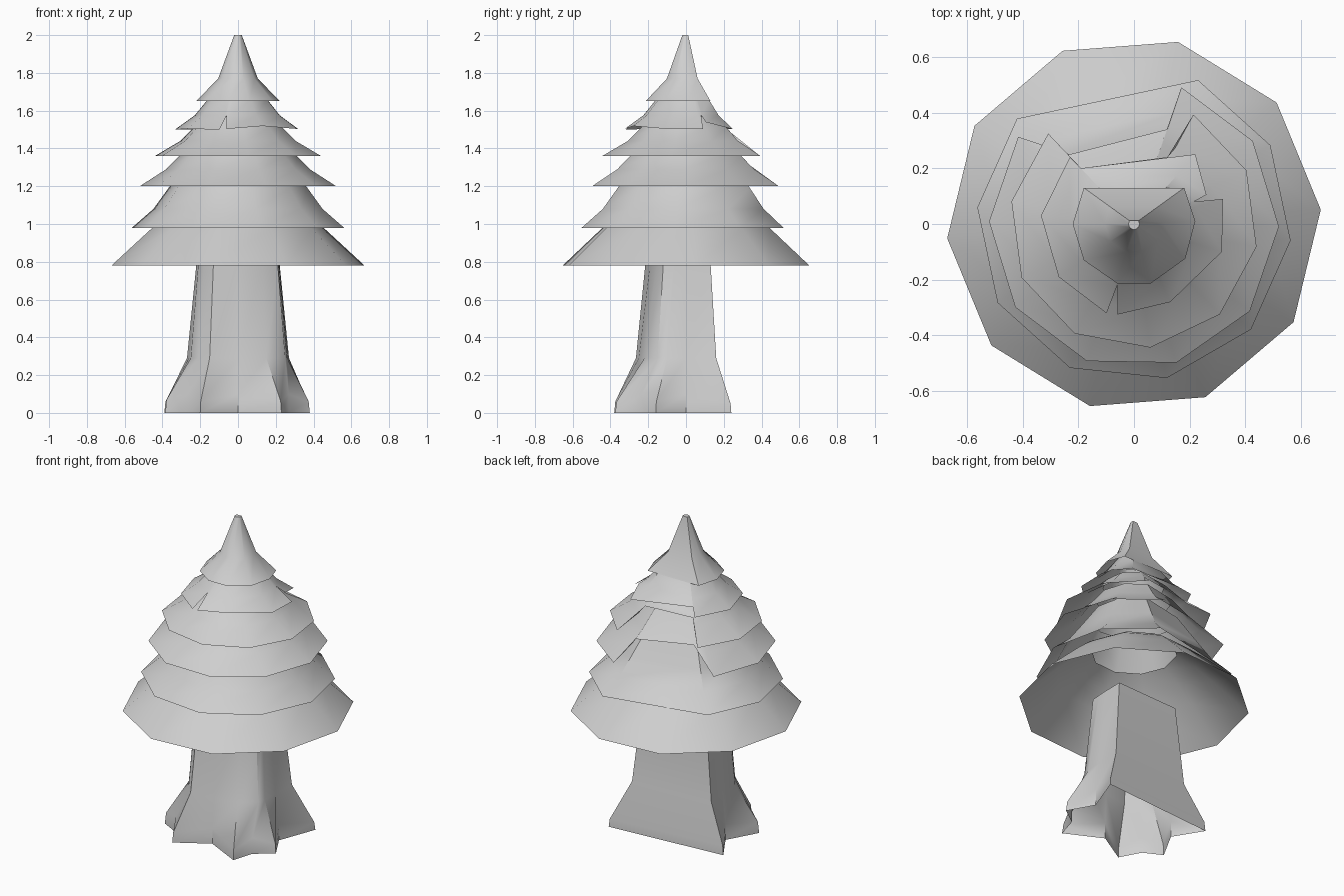
import bpy, bmesh, math

if "Cube" in bpy.data.objects:
    bpy.data.objects.remove(bpy.data.objects["Cube"])

grey = bpy.data.materials.new("plain_grey")
grey.diffuse_color = (0.62, 0.62, 0.62, 1)
grey.use_nodes = True
grey.node_tree.nodes["Principled BSDF"].inputs["Base Color"].default_value = grey.diffuse_color


def loft(name, rings, cap=False):
    """Skin a stack of closed rings of (x, y, z) that share one point count."""
    bm = bmesh.new()
    loops = [[bm.verts.new(p) for p in ring] for ring in rings]
    n = len(loops[0])
    for low, high in zip(loops, loops[1:]):
        for i in range(n):
            j = (i + 1) % n
            bm.faces.new((low[i], low[j], high[j], high[i]))
    if cap:
        bm.faces.new(loops[-1])
    bmesh.ops.remove_doubles(bm, verts=bm.verts, dist=0.0005)
    mesh = bpy.data.meshes.new(name)
    bm.to_mesh(mesh)
    bm.free()
    obj = bpy.data.objects.new(name, mesh)
    bpy.context.collection.objects.link(obj)
    mesh.materials.append(grey)
    bpy.ops.object.select_all(action='DESELECT')
    obj.select_set(True)
    bpy.context.view_layer.objects.active = obj
    bpy.ops.object.shade_smooth_by_angle(angle=math.radians(40))
    return obj


def height_at(profile, d):
    """Height of a tier's sloping profile at distance d from the axis."""
    for (r0, z0), (r1, z1) in zip(profile, profile[1:]):
        if r1 <= d <= r0:
            return z0 + (z1 - z0) * (r0 - d) / (r0 - r1)
    return profile[0][1] if d > profile[0][0] else profile[-1][1]


def tier(name, outline, profile, cap=False):
    """Skirt of foliage; inward points of the outline become notches."""
    rings = []
    for r, z in profile:
        ring = []
        for x, y in outline:
            d = math.hypot(x, y)
            s = min(d, r) / d
            ring.append((x * s, y * s, max(z, height_at(profile, d))))
        rings.append(ring)
    return loft(name, rings, cap)


def arc(r, start, count):
    """Points of a regular decagon, from a start angle in degrees."""
    return [(r * math.cos(math.radians(start + 36 * i)),
             r * math.sin(math.radians(start + 36 * i))) for i in range(count)]


# Foliage tiers, bottom to top
tier("foliage_1", arc(0.672, 4.4, 10),
     [(0.672, 0.78), (0.46, 0.975), (0.36, 1.06), (0.25, 1.13)])
# one back corner left out, giving a flat chord
tier("foliage_2", arc(0.565, 138, 9),
     [(0.565, 0.98), (0.45, 1.08), (0.37, 1.19), (0.25, 1.36)])
# open notches at the back
tier("foliage_3", arc(0.52, 143, 9)[:-1] + [(0.17, 0.49), (0.12, 0.34), (-0.23, 0.25)],
     [(0.52, 1.2), (0.38, 1.29), (0.31, 1.36), (0.22, 1.47)])
tier("foliage_4", arc(0.447, 133.5, 9) + [(0.12, 0.24), (-0.19, 0.2)],
     [(0.447, 1.36), (0.31, 1.44), (0.24, 1.51), (0.18, 1.57)])
# torn skirt with notches at front and right
tier("foliage_5", [(-0.19, 0.2), (-0.23, 0.24), (-0.335, 0.03), (-0.27, -0.19),
                   (-0.1, -0.325), (-0.06, -0.22), (-0.06, -0.325), (0.13, -0.28),
                   (0.315, -0.1), (0.32, 0.09), (0.215, 0.08), (0.26, 0.105),
                   (0.22, 0.25)],
     [(0.335, 1.5), (0.23, 1.575), (0.16, 1.66), (0.1, 1.74)])
tier("treetop", [(0.18, 0.13), (-0.18, 0.13), (-0.22, 0.0), (-0.18, -0.13),
                 (-0.06, -0.213), (0.06, -0.213), (0.185, -0.125), (0.22, 0.01)],
     [(0.222, 1.65), (0.105, 1.77), (0.02, 2.0)], cap=True)

# Trunk: flat back, pointed roots flaring around the front and sides
base = [(0.38, 0.24), (-0.39, 0.18), (-0.28, 0.0), (-0.385, -0.19), (-0.27, -0.25),
        (-0.2, -0.38), (0.0, -0.26), (0.23, -0.375), (0.27, -0.24), (0.38, -0.16),
        (0.29, 0.0)]
waist = [(0.27, 0.16), (-0.27, 0.13), (-0.26, 0.0), (-0.25, -0.14), (-0.21, -0.2),
         (-0.15, -0.265), (0.0, -0.25), (0.15, -0.22), (0.25, -0.15), (0.26, -0.1),
         (0.265, 0.0)]
crown = [(0.22, 0.13), (-0.22, 0.11), (-0.22, 0.0), (-0.21, -0.11), (-0.18, -0.17),
         (-0.13, -0.215), (0.0, -0.19), (0.13, -0.155), (0.21, -0.12), (0.215, -0.06),
         (0.218, 0.0)]
# heights of the root tips (low) and the creases between them (high)
toe_z = [0.05, 0.06, 0.1, 0.07, 0.1, 0.06, 0.1, 0.06, 0.1, 0.06, 0.1]
toe = [(x * 0.95 + u * 0.05, y * 0.95 + v * 0.05, z)
       for (x, y), (u, v), z in zip(base, waist, toe_z)]


def at(points, z):
    return [(x, y, z) for x, y in points]


loft("trunk", [at(base, 0.0), toe, at(waist, 0.29), at(crown, 0.79)])
